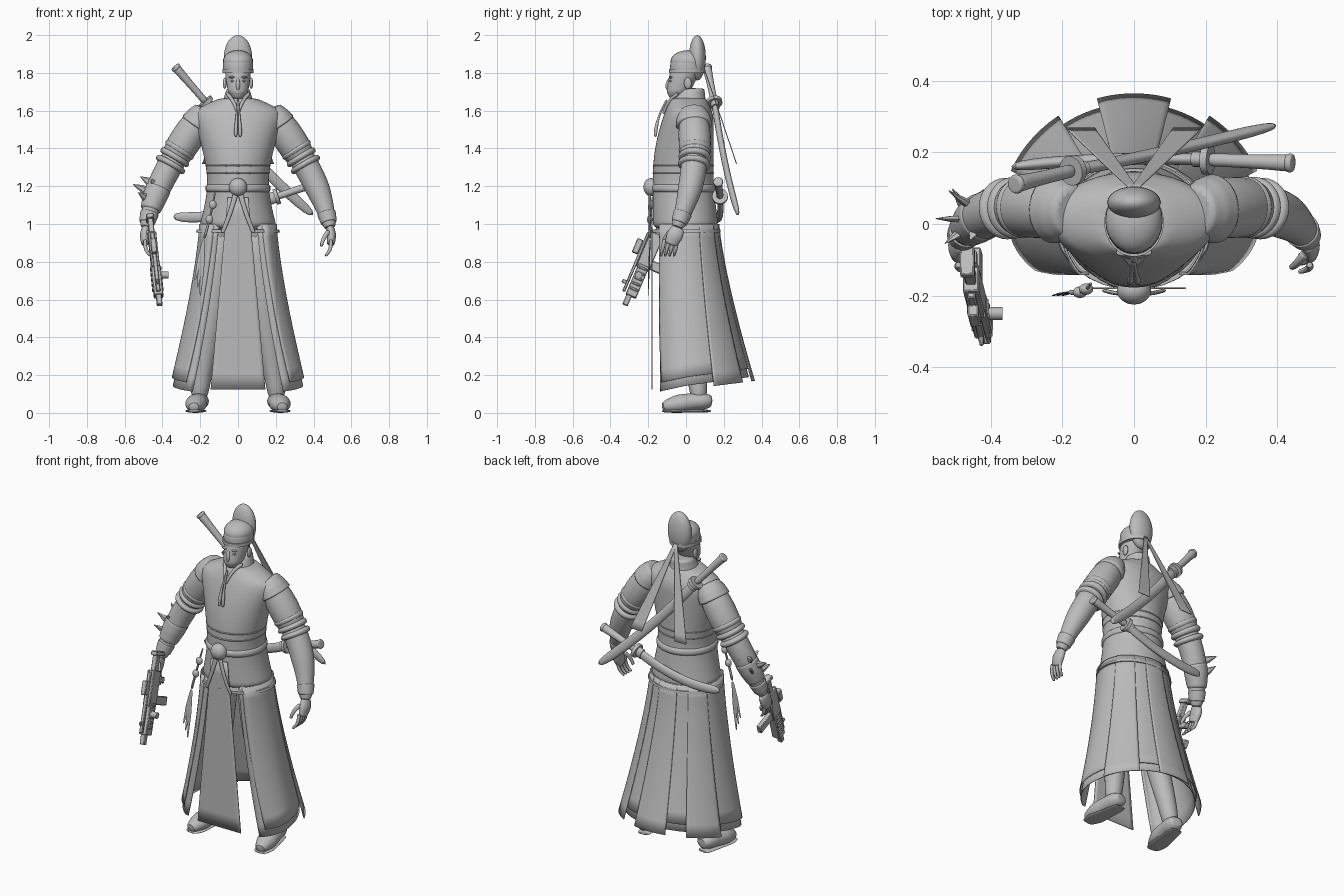
import bpy, bmesh, math
from mathutils import Vector, Matrix

if bpy.data.objects.get("Cube"):
    bpy.data.objects.remove(bpy.data.objects["Cube"])

grey = bpy.data.materials.new("clay_grey")
grey.use_nodes = True
grey.diffuse_color = (0.5, 0.5, 0.5, 1)
grey.node_tree.nodes["Principled BSDF"].inputs["Base Color"].default_value = grey.diffuse_color
made = []
UP, BACK = Vector((0, 0, 1)), Vector((0, 1, 0))


def finish(name, bm, subdivision=0, thickness=0.0):
    bmesh.ops.recalc_face_normals(bm, faces=bm.faces)
    mesh = bpy.data.meshes.new(name)
    bm.to_mesh(mesh)
    bm.free()
    mesh.materials.append(grey)
    part = bpy.data.objects.new(name, mesh)
    bpy.context.collection.objects.link(part)
    if thickness:
        part.modifiers.new("thickness", 'SOLIDIFY').thickness = thickness
    if subdivision:
        smooth = part.modifiers.new("smooth", 'SUBSURF')
        smooth.levels = smooth.render_levels = subdivision
    made.append(part)
    return part


def loft(name, rows, ref=BACK, subdivision=1, sides=16):
    """Skin ellipses given as centre, axis and two radii."""
    bm = bmesh.new()
    rings = []
    for centre, axis, wide, deep in rows:
        across = ref.cross(axis).normalized()
        along = axis.cross(across).normalized()
        turns = [math.tau * k / sides for k in range(sides)]
        rings.append([bm.verts.new(centre + across * wide * math.cos(a) + along * deep * math.sin(a)) for a in turns])
    for low, high in zip(rings, rings[1:]):
        for k in range(sides):
            bm.faces.new((low[k - 1], low[k], high[k], high[k - 1]))
    bm.faces.new(rings[0])
    bm.faces.new(rings[-1])
    return finish(name, bm, subdivision)


def stack(name, rows, **options):
    """Level ellipses given as height, half width, front and back."""
    return loft(name, [(Vector((0, (front + back) / 2, z)), UP, wide, (back - front) / 2)
                       for z, wide, front, back in rows], **options)


def bezier(control, t):
    points = [Vector(p) for p in control]
    while len(points) > 1:
        points = [a.lerp(b, t) for a, b in zip(points, points[1:])]
    return points[0]


def blend(values, t):
    place = t * (len(values) - 1)
    i = min(int(place), len(values) - 2)
    return values[i] + (values[i + 1] - values[i]) * (place - i)


def sweep(name, control, radii, flat=1, span=(0, 1), side=1, level=False, steps=8, **options):
    """Tube along a curve; flat scales the second radius."""
    rows = []
    mirror = Vector((side, 1, 1))
    for k in range(steps + 1):
        t = blend(span, k / steps)
        axis = bezier(control, t + 0.01) - bezier(control, t - 0.01)
        radius = blend(radii, k / steps)
        rows.append((bezier(control, t) * mirror, UP if level else (axis * mirror).normalized(), radius, radius * flat))
    return loft(name, rows, **options)


def sheet(name, surface, columns=12, rows=12, thickness=0.005):
    bm = bmesh.new()
    grid = [[bm.verts.new(surface(i / columns, j / rows)) for i in range(columns + 1)] for j in range(rows + 1)]
    for top, low in zip(grid, grid[1:]):
        for i in range(columns):
            bm.faces.new((top[i], top[i + 1], low[i + 1], low[i]))
    return finish(name, bm, thickness=thickness)


def ball(name, centre, size):
    bm = bmesh.new()
    place = Matrix.Translation(centre) @ Matrix.Diagonal((*size, 1))
    bmesh.ops.create_uvsphere(bm, u_segments=24, v_segments=16, radius=1, matrix=place)
    return finish(name, bm)


# Multiply vectors component by component when mirroring
def across(x, y, z, side):
    return Vector((x * side, y, z))


# Head, face and tall-backed cap
sweep("head", [(0, -.055, 1.66), (0, 0, 1.82)], [.025, .055, .062, .068, .07], flat=1.15, level=True, subdivision=2)
sweep("nose", [(0, -.08, 1.78), (0, -.11, 1.73), (0, -.09, 1.71)], [.006, .012, .01], subdivision=2)
ball("lips", (0, -.09, 1.695), (.02, .01, .007))
for side in (1, -1):
    ball("eye", across(.027, -.08, 1.757, side), (.014, .01, .006))
    ball("brow", across(.03, -.08, 1.777, side), (.02, .01, .006))
    ball("ear", across(.07, .01, 1.745, side), (.01, .02, .03))
sweep("cap_wall", [(0, .005, 1.8), (0, .01, 1.87)], [.08, .082, .08], flat=1.15, level=True, steps=4)
sweep("cap_band", [(0, .005, 1.8), (0, .005, 1.82)], [.083, .083], flat=1.16, subdivision=0, sides=32)
ball("cap_front", (0, .01, 1.86), (.08, .092, .06))
ball("cap_back", (0, .06, 1.88), (.075, .045, .12))


# Ribbons trailing from the cap
def ribbon(side):
    return lambda u, v: across(.15 * v + (u - .5) * (.02 + .06 * v), .1 + .17 * v, 1.82 - .5 * v, side)


for side in (1, -1):
    sheet("cap_ribbon", ribbon(side))


# Jacket, yoke and belt share one outline
def jacket_row(z, grow=0):
    wide = .165 + .055 * (abs(z - 1.22) / .27) ** 1.5
    front = -.18 + .05 * (max(0, z - 1.25) / .3) ** 2
    back = .15 + .12 * max(0, 1.2 - z)
    return z, wide + grow, front - grow, back + grow


def yoke_row(t):
    return 1.58 + .09 * t, .25 - .165 * t ** 1.5, -.12 + .04 * t, .15 - .045 * t


stack("jacket", [jacket_row(.96 + .06 * k) for k in range(11)] + [yoke_row(.2 + .2 * k) for k in range(5)], subdivision=2)
stack("jacket_hem", [jacket_row(z, .004) for z in (.955, .97)], subdivision=0, sides=32)
stack("belt", [jacket_row(1.16 + .02 * k, .004 + .006 * (k % 3 > 0)) for k in range(4)])
for z in (1.27, 1.31):
    stack("jacket_fold", [jacket_row(z + d, .006 - abs(d) / 2) for d in (-.02, 0, .02)])
sweep("collar", [(0, .015, 1.6), (0, .01, 1.66), (0, .035, 1.72)], [.11, .08, .06], flat=1.1, level=True)
ball("belt_knot", (0, -.185, 1.195), (.048, .04, .048))
for side in (1, -1):
    sweep("knot_tie", [(.01, -.19, 1.17), (.04, -.2, 1.05), (.085, -.185, .95)], [.014, .01], flat=.5, side=side)
    sweep("collar_edge", [(.06, -.04, 1.69), (.02, -.1, 1.66), (0, -.12, 1.58)], [.01, .008], side=side)
    sweep("neck_cord", [(0, -.1, 1.66), (.01, -.16, 1.56), (.012, -.163, 1.46)], [.005, .005, .006, .01, .008], side=side)


# Skirt: v runs down the cloth and the angle starts at the back
def skirt_point(degrees, v, out=0.0, lift=0.0):
    turn = math.radians(degrees)
    flare, c = v ** 1.35, math.cos(turn)
    depth = (.168 + .165 * flare + out) * c if c > 0 else (.137 + out) * max(-1, 1.5 * c)
    hem = .145 + .045 * c + lift
    return (.2 + .145 * flare + out) * math.sin(turn), depth, blend((1, hem), v)


def skirt_layer(edge, out, lift):
    return lambda u, v: skirt_point((2 * u - 1) * (edge - 14 * v), v, out, lift)


def loose_panel(middle, half):
    return lambda u, v: skirt_point(middle + half * (2 * u - 1), v, .008 + .024 * v, -.02)


sheet("skirt_under", skirt_layer(150, 0, 0), columns=56)
sheet("skirt_over", skirt_layer(142, .005, .045), columns=56)
for middle in (-50, 0, 50):
    sheet("rear_panel", loose_panel(middle, 16))
sheet("front_panel", lambda u, v: ((2 * u - 1) * (.055 + .09 * v), -.182, blend((1.14, .125), v)))

# Legs and shoes
for side in (1, -1):
    sweep("leg", [(.09, 0, .97), (.13, -.02, .5), (.18, .06, .3), (.21, .07, .06)], [.085, .075, .06, .045], side=side)
    sweep("shoe", [(.2, .14, .06), (.21, .05, .07), (.235, -.13, .03)], [.035, .055, .055, .06, .03],
          flat=.85, side=side, ref=UP)
    sweep("sole", [(.2, .135, .01), (.235, -.13, .01)], [.036, .045, .05, .058, .036], flat=.18, side=side, ref=UP)

# Arms: every piece rides the same curve from shoulder to wrist
arm = [(.2, .04, 1.56), (.36, .06, 1.32), (.44, .04, 1.2), (.49, -.05, .97)]
for side in (1, -1):
    sweep("shoulder_cap", arm, [.06, .08, .088], flat=1.15, span=(-.06, .06), side=side)
    sweep("sleeve", arm, [.075, .086, .088, .085, .075], span=(0, .34), side=side)
    for t in (.26, .33, .4):
        sweep("sleeve_band", arm, [.08, .09, .08], span=(t - .03, t + .03), side=side, steps=4)
    sweep("forearm", arm, [.07, .07, .066, .05, .033], span=(.3, 1), side=side)
    sweep("wrist_cuff", arm, [.052, .043], span=(.86, .95), side=side)
    sweep("palm", [(.487, -.04, .98), (.5, -.06, .94), (.49, -.08, .89)], [.022, .026, .02], flat=1.7, side=side)
    for k in range(4):
        y = -.045 - .023 * k
        sweep("finger", [(.49, y, .92), (.5, y - .01, .86), (.46, y - .02, .83)], [.011, .011, .007], side=side, sides=8)
    sweep("thumb", [(.48, -.08, .96), (.45, -.12, .93), (.44, -.12, .88)], [.015, .009], side=side, sides=8)

# Spiked bracer on the right forearm
sweep("bracer", arm, [.07, .066, .054], span=(.62, .85), side=-1)
for k in range(9):
    root = bezier(arm, .6 + .025 * k) * Vector((-1, 1, 1))
    lean = Vector((math.cos(2.4 * k) - .5, math.sin(2.4 * k) + .2, .7)) * .08
    sweep("bracer_spike", [root + lean * .2, root + lean], [.022, .02, .002], flat=.5, sides=6, subdivision=0)


# Two sheathed swords across the back
def sword(kind, end, guard, bend, tip):
    end, guard = Vector(end), Vector(guard)
    way = (guard - end).normalized() * .01
    sweep(kind + "_grip", [end, guard], [.026, .022, .02, .019, .019])
    sweep(kind + "_pommel", [end, end + way * 2], [.024, .028, .024])
    sweep(kind + "_guard", [guard - way, guard + way], [.042, .042], subdivision=0)
    sweep(kind + "_collar", [guard, guard + way * 4], [.031, .031], flat=.7, subdivision=0)
    sweep(kind + "_sheath", [guard, bend, tip], [.028] * 8 + [.018], flat=.6)


sword("long_sword", (-.335, .11, 1.835), (-.17, .15, 1.645), (.1, .2, 1.3), (.4, .277, 1.045))
sword("short_sword", (.445, .17, 1.225), (.205, .18, 1.145), (-.1, .19, 1.01), (-.345, .16, 1.04))

# Rifle held muzzle down: local x is width, y the barrel, z up
barrel, top = Vector((.1, -.39, -.92)).normalized(), Vector((0, -.92, .39))
width = barrel.cross(top).normalized()
frame = Matrix((width, barrel, width.cross(barrel))).transposed().to_4x4()
frame.translation = (-.44, -.215, .8)


def rifle(part, y, z, *size):
    bm = bmesh.new()
    bmesh.ops.create_cube(bm, size=1, matrix=frame @ Matrix.Translation((0, y, z)) @ Matrix.Diagonal((*size, 1)))
    finish("rifle_" + part, bm).modifiers.new("edges", 'BEVEL').width = .004


rifle("receiver", -.06, 0, .045, .2, .075)
rifle("handguard", .11, 0, .05, .18, .06)
rifle("rail", .02, .045, .022, .34, .016)
rifle("stock", -.2, 0, .03, .12, .035)
rifle("butt", -.255, -.01, .04, .025, .085)
rifle("grip", -.11, -.06, .026, .035, .08)
rifle("magazine", .005, -.09, .028, .05, .13)
rifle("sight", -.06, .07, .03, .08, .034)
rifle("front_sight", .14, .06, .012, .02, .03)
rifle("muzzle", .225, .01, .03, .06, .03)
for k in range(5):
    rifle("rib", .04 + .03 * k, 0, .06, .014, .046)
sweep("side_knob", [(-.43, -.25, .73), (-.368, -.25, .73)], [.018, .018], subdivision=0)

# Hanging charm and tassel at the right hip
charm = [(-.12, -.165, 1.18), (-.14, -.2, 1.05), (-.18, -.19, .92)]
sweep("charm_cord", charm, [.005, .008], sides=8)
for t in (.3, .6):
    ball("charm_bead", bezier(charm, t), (.02, .016, .023))
for k in range(3):
    tail = (-.2 - .014 * k, -.2, .62 + .04 * k)
    sweep("tassel_strip", [charm[-1], tail], [.008, .013, .004], flat=.3, sides=8)

bpy.ops.object.select_all(action='DESELECT')
for part in made:
    part.select_set(True)
bpy.context.view_layer.objects.active = made[0]
bpy.ops.object.shade_smooth_by_angle(angle=math.radians(40))
